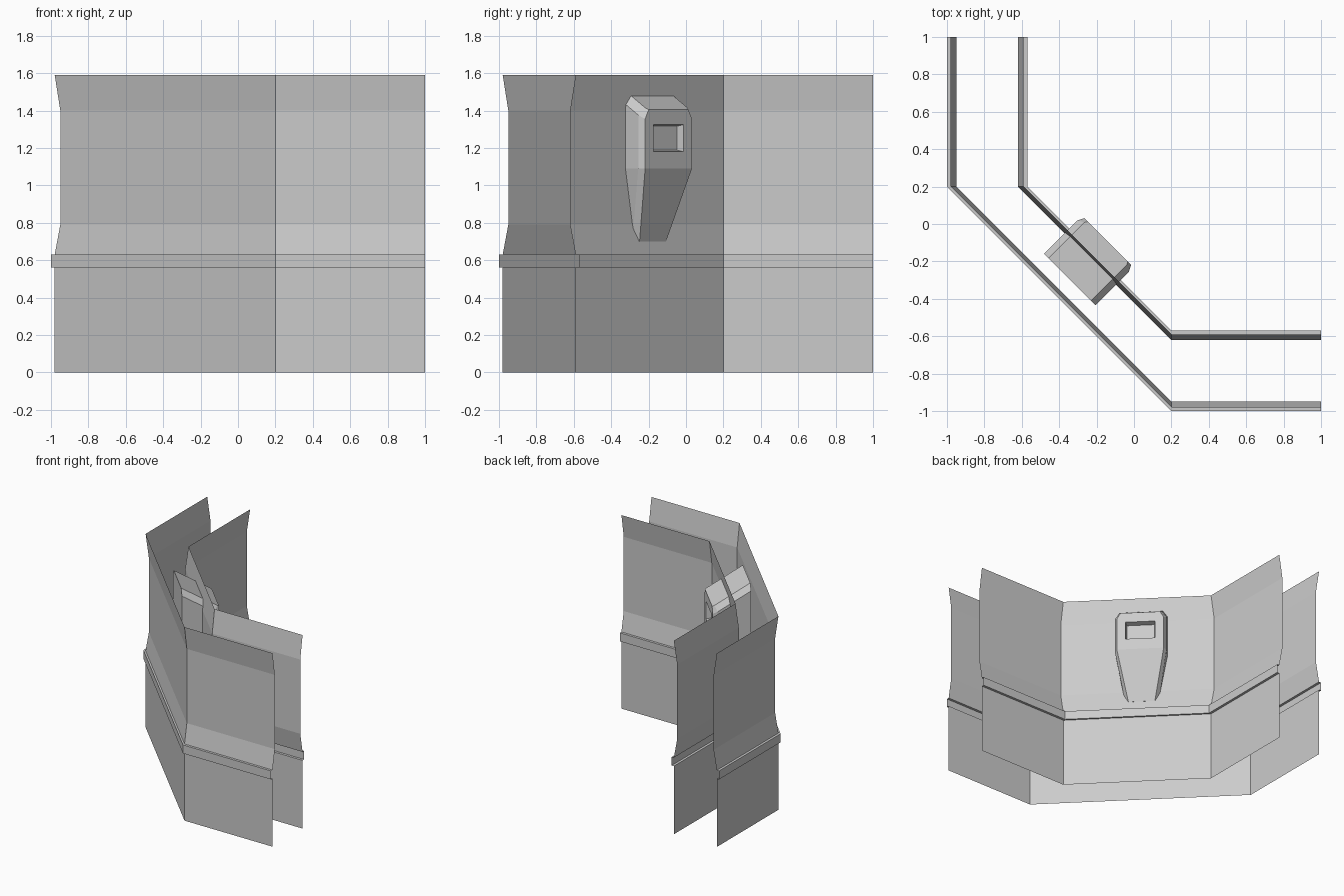
import bpy, bmesh
from mathutils import Vector

if "Cube" in bpy.data.objects:
    bpy.data.objects.remove(bpy.data.objects["Cube"])

# Wall profile: (distance from centre, height), bottom to top with a raised belt
PROFILE = [(.98, 0), (.98, .56), (1, .56), (1, .63), (.98, .63),
           (.95, .79), (.95, 1.40), (.98, 1.59)]


def finish(name, bm):
    mesh = bpy.data.meshes.new(name)
    bm.to_mesh(mesh)
    bm.free()
    ob = bpy.data.objects.new(name, mesh)
    bpy.context.collection.objects.link(ob)
    return ob


def wall(name, profile, flip):
    """Sweep a profile along a path with two 45 degree bends."""
    bm = bmesh.new()
    rows = [[bm.verts.new(p) for p in ((-d, 1, z), (-d, .2, z), (.2, -d, z), (1, -d, z))]
            for d, z in profile]
    for a, b in zip(rows, rows[1:]):
        for i in range(3):
            f = bm.faces.new((a[i], a[i + 1], b[i + 1], b[i]))
            if flip:
                f.normal_flip()
    return finish(name, bm)


# Corridor walls: the inner one mirrors the outer profile
wall("outer_wall", PROFILE, False)
wall("inner_wall", [(1.57 - d, z) for d, z in PROFILE], True)

# Console set through the inner wall, in wall axes: t along, n outward
T = Vector((1, -1, 0)).normalized()
N = Vector((1, 1, 0)).normalized()
MID, BACK, SLOPE = -.033, -.452, .6


def place(t, n, z):
    return T * (MID + t) + N * n + Vector((0, 0, z))


# Rings: side half width, front half width, side n, front n, height, top slope
RINGS = [(.125, .10, -.315, -.284, .70, 0),
         (.194, .177, -.200, -.165, 1.09, 0),
         (.194, .177, -.200, -.165, 1.355, SLOPE),
         (.160, .150, -.180, -.165, 1.405, SLOPE)]
bm = bmesh.new()
loops = []
for s, f, ns, nf, z, k in RINGS:
    outline = [(-s, BACK), (s, BACK), (s, ns), (f, nf), (-f, nf), (-s, ns)]
    loops.append([bm.verts.new(place(t, n, z + k * (-.165 - n))) for t, n in outline])
front = None
for j, (a, b) in enumerate(zip(loops, loops[1:])):
    for i in range(6):
        q = (i + 1) % 6
        face = bm.faces.new((a[i], a[q], b[q], b[i]))
        if i == 3 and j == 1:
            front = face
bm.faces.new(loops[0][::-1])
bm.faces.new(loops[-1])
bmesh.ops.recalc_face_normals(bm, faces=bm.faces)

# Recessed screen in the front face
bmesh.ops.inset_individual(bm, faces=[front], thickness=.05)
centre = front.calc_center_median()
for v in front.verts:
    t = .113 if (v.co - centre).dot(T) > 0 else -.113
    v.co = place(t, -.165, 1.325 if v.co.z > centre.z else 1.18)
bm.normal_update()
bmesh.ops.inset_individual(bm, faces=[front], thickness=.012, depth=-.04)
finish("console", bm)
